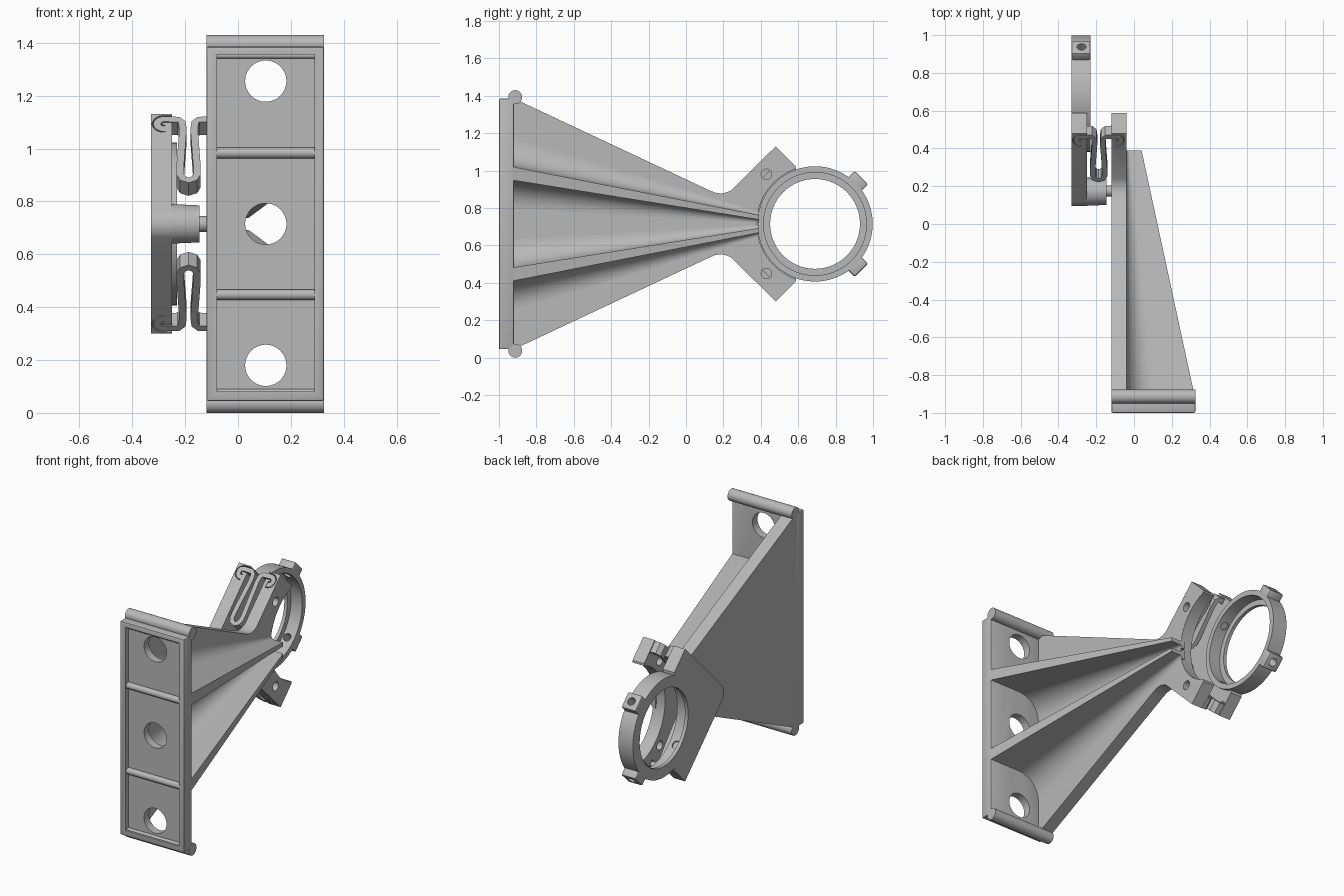
import bpy, bmesh, math
from mathutils import Matrix, Vector

if bpy.data.objects.get("Cube"):
    bpy.data.objects.remove(bpy.data.objects["Cube"])

MID = 0.715           # height of the mirror plane
RING_Y = 0.69         # ring axis
R2 = math.sqrt(0.5)

grey = bpy.data.materials.new("plain grey")
grey.use_nodes = True
grey.diffuse_color = (0.48, 0.48, 0.48, 1)
grey.node_tree.nodes["Principled BSDF"].inputs["Base Color"].default_value = (0.48, 0.48, 0.48, 1)


def finish(name, bm):
    bmesh.ops.recalc_face_normals(bm, faces=bm.faces)
    if bm.calc_volume(signed=True) < 0:
        bmesh.ops.reverse_faces(bm, faces=bm.faces)
    mesh = bpy.data.meshes.new(name)
    bm.to_mesh(mesh)
    bm.free()
    mesh.materials.append(grey)
    obj = bpy.data.objects.new(name, mesh)
    bpy.context.collection.objects.link(obj)
    return obj


def loft(name, a, b):
    """Solid between two matching closed outlines."""
    bm = bmesh.new()
    va, vb = ([bm.verts.new(p) for p in ring] for ring in (a, b))
    n = len(va)
    bm.faces.new(va[::-1])
    bm.faces.new(vb)
    for i in range(n):
        j = (i + 1) % n
        bm.faces.new((va[i], va[j], vb[j], vb[i]))
    return finish(name, bm)


def prism(name, outline, x0, x1):
    return loft(name, [(x0, y, z) for y, z in outline], [(x1, y, z) for y, z in outline])


def box(name, lo, hi):
    return prism(name, [(lo[1], lo[2]), (hi[1], lo[2]), (hi[1], hi[2]), (lo[1], hi[2])], lo[0], hi[0])


def rod(name, start, end, r, r_end=None, seg=48):
    start, end = Vector(start), Vector(end)
    axis = end - start
    m = Matrix.Translation((start + end) / 2) @ axis.to_track_quat("Z", "Y").to_matrix().to_4x4()
    bm = bmesh.new()
    bmesh.ops.create_cone(bm, cap_ends=True, segments=seg, radius1=r,
                          radius2=r if r_end is None else r_end, depth=axis.length, matrix=m)
    return finish(name, bm)


def modify(obj, kind, **settings):
    mod = obj.modifiers.new(kind.lower(), kind)
    for key, value in settings.items():
        setattr(mod, key, value)
    bpy.context.view_layer.objects.active = obj
    bpy.ops.object.modifier_apply(modifier=mod.name)


def cut(obj, *cutters):
    """Subtract the cutters, keeping the part whole if a cut fails."""
    for c in cutters:
        whole = obj.data.copy()
        modify(obj, "BOOLEAN", operation="DIFFERENCE", solver="EXACT", object=c)
        if not obj.data.polygons:
            obj.data = whole
        bpy.data.objects.remove(c)


def mirrored(half):
    """Close an upper half outline with its reflection in the mid height."""
    return half + [(y, 2 * MID - z) for y, z in reversed(half)]


def arc(cy, cz, r, a0, a1, n):
    angles = [math.radians(a0 + (a1 - a0) * i / n) for i in range(n + 1)]
    return [(cy + r * math.cos(a), cz + r * math.sin(a)) for a in angles]


# Front mounting plate: recessed face, cross bars, three holes, rolled ends
front = box("front_plate", (-0.12, -1, 0.045), (0.325, -0.92, 1.385))
modify(front, "BEVEL", width=0.008, segments=2)
cut(front, box("cutter", (-0.08, -1.1, 0.08), (0.29, -0.97, 1.355)),
    *[rod("cutter", (0.105, -1.2, z), (0.105, -0.8, z), 0.078) for z in (0.18, MID, 1.255)])
for i, z in enumerate((0.078, 0.447, 0.983, 1.352)):
    r = 0.02 if i in (1, 2) else 0.012
    rod(f"cross_bar_{i + 1}", (-0.085, -0.975, z), (0.295, -0.975, z), r, seg=24)
for name, z in (("lower", 0.037), ("upper", 1.393)):
    rod(name + "_rolled_edge", (-0.12, -0.913, z), (0.325, -0.913, z), 0.037, seg=32)

# Triangular arm with a forked end that clears the ring
cutaway = arc(RING_Y, MID, 0.312, 109, 180, 20)
neck = [(0.12, 0.897), (0.155, 0.882), (0.19, 0.877), (0.215, 0.883), (0.24, 0.893)]
arm = prism("triangular_arm",
            mirrored([(-0.93, 1.39)] + neck + [(0.48, 1.13), (0.587, 1.023)] + cutaway[:-1]),
            -0.12, -0.04)
HOLES = (0.98, 2 * MID - 0.98)
cut(arm, *[rod("cutter", (-0.2, 0.43, z), (0.1, 0.43, z), 0.028, seg=32) for z in HOLES])


# Two tapering ribs with wide fillets into the arm
def rib_section(y, top, offset, half, fillet):
    floor = -0.04
    x0, outer, inner = floor + fillet, offset + half, offset - half
    up = [(x0 + fillet * math.cos(a), outer + fillet + fillet * math.sin(a))
          for a in (math.radians(180 + 9 * i) for i in range(11))]
    down = [(x, 2 * offset - z) for x, z in reversed(up)]
    profile = [(floor - 0.02, up[0][1])] + up + [(top, outer), (top, inner)] + down
    return [(x, y, z) for x, z in profile + [(floor - 0.02, down[-1][1])]]


for name, side in (("upper", 1), ("lower", -1)):
    ends = [rib_section(-0.93, 0.325, 0.27, 0.036, 0.15), rib_section(0.39, 0.04, 0.035, 0.012, 0.018)]
    loft(name + "_rib", *[[(x, y, MID + side * z) for x, y, z in e] for e in ends])

# Tilting square plate that carries the ring, with a rounded front corner
corner = arc(0.171, MID, 0.075, 180, 135, 8)
carrier = prism("ring_carrier", mirrored(corner[1:] + [(0.48, 1.13), (0.587, 1.023)]), -0.33, -0.25)
cut(carrier, rod("cutter", (-0.5, RING_Y, MID), (0, RING_Y, MID), 0.285, seg=96))

# Pivot boss and pin
rod("pivot_boss", (-0.26, 0.171, MID), (-0.145, 0.171, MID), 0.075, 0.07)
rod("pivot_pin", (-0.15, 0.175, MID), (-0.11, 0.175, MID), 0.03, seg=32)

# Stepped ring
bm = bmesh.new()
loop = [bm.verts.new((x, RING_Y, MID + r)) for x, r in
        ((-0.33, 0.24), (-0.33, 0.308), (-0.23, 0.308), (-0.23, 0.275), (-0.308, 0.275), (-0.308, 0.24))]
edges = [bm.edges.new((loop[i], loop[(i + 1) % 6])) for i in range(6)]
bmesh.ops.spin(bm, geom=loop + edges, cent=(0, RING_Y, MID), axis=(1, 0, 0),
               angle=math.tau, steps=96, use_merge=True)
bmesh.ops.remove_doubles(bm, verts=bm.verts, dist=0.0001)
ring = finish("ring", bm)


# Screw lugs on the ring, each drilled right through
def radial(sign, r, t=0.0):
    return RING_Y + R2 * (r - t), MID + sign * R2 * (r + t)


for name, sign in (("upper", 1), ("lower", -1)):
    lug = prism(name + "_lug", [radial(sign, r, t) for r, t in
                ((0.285, -0.05), (0.35, -0.05), (0.35, 0.05), (0.285, 0.05))], -0.33, -0.23)
    modify(lug, "BEVEL", width=0.008, segments=2)
    for part, reach in ((ring, -0.33), (lug, 0.2)):
        cut(part, rod("cutter", (-0.278, *radial(sign, reach)), (-0.278, *radial(sign, 0.4)), 0.024, seg=32))


# Folded springs hooked into both plates along the slanted edges
def ribbon(name, path, half, d0, d1, sign):
    left, right = [], []
    for i, p in enumerate(path):
        p = Vector(p)
        t = (Vector(path[min(i + 1, len(path) - 1)]) - Vector(path[max(i - 1, 0)])).normalized()
        n = Vector((-t.y, t.x)) * half
        left.append(p + n)
        right.append(p - n)

    def place(p, d):
        z = 1.13 - R2 * (p.y + d) - MID
        return p.x, 0.48 + R2 * (d - p.y), MID + sign * z
    outline = left + right[::-1]
    return loft(name, [place(p, d0) for p in outline], [place(p, d1) for p in outline])


hook = arc(-0.28, 0.052, 0.026, 80, 270, 12)
leg = [(-0.225, 0.028), (-0.212, 0.042), (-0.208, 0.08), (-0.219, 0.28), (-0.219, 0.32),
       (-0.209, 0.343), (-0.187, 0.353)]
SPRING_X = -0.187


def flip(path):
    return [(2 * SPRING_X - x, s) for x, s in path]


for name, sign in (("upper", 1), ("lower", -1)):
    socket = hook + [(-0.2, 0.026)]
    for plate, path in ((carrier, socket), (arm, flip(socket))):
        cut(plate, ribbon("cutter", path, 0.019, -0.02, 0.08, sign))
    half_path = hook + leg
    ribbon(name + "_spring", half_path + flip(half_path[:-1])[::-1], 0.014, 0.0, 0.07, sign)

# Smooth curved faces, keep edges sharp
bpy.ops.object.select_all(action="DESELECT")
for obj in bpy.context.collection.objects:
    if obj.type == "MESH" and grey.name in obj.data.materials:
        obj.select_set(True)
        bpy.context.view_layer.objects.active = obj
bpy.ops.object.shade_smooth_by_angle(angle=math.radians(30))
